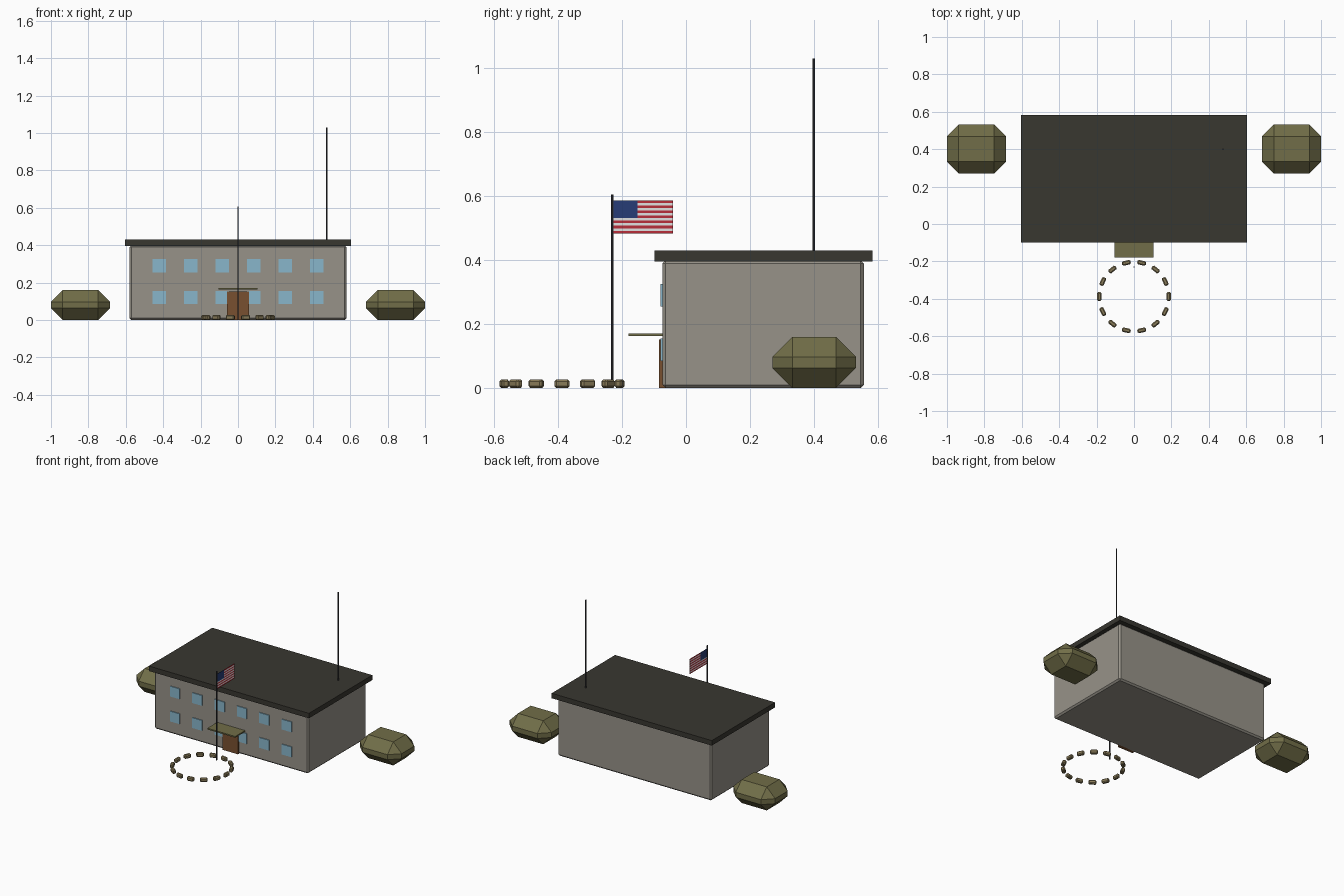
import bpy, bmesh, math
from mathutils import Matrix

old = bpy.data.objects.get("Cube")
if old:
    bpy.data.objects.remove(old)


def material(name, r, g, b):
    m = bpy.data.materials.new(name)
    m.use_nodes = True
    m.diffuse_color = (r, g, b, 1)
    m.node_tree.nodes["Principled BSDF"].inputs["Base Color"].default_value = (r, g, b, 1)
    return m


WALL = material("warm grey wall", 0.31, 0.29, 0.25)
ROOF = material("dark roof", 0.04, 0.038, 0.03)
OLIVE = material("olive foliage", 0.165, 0.155, 0.065)
GLASS = material("window blue", 0.25, 0.47, 0.60)
WOOD = material("door brown", 0.19, 0.08, 0.03)
STONE = material("tan stone", 0.25, 0.20, 0.10)
METAL = material("dark metal", 0.045, 0.045, 0.05)
RED = material("flag red", 0.48, 0.025, 0.04)
WHITE = material("flag white", 0.75, 0.75, 0.75)
BLUE = material("flag blue", 0.02, 0.045, 0.18)


def finish(name, bm, *mats):
    mesh = bpy.data.meshes.new(name)
    bm.to_mesh(mesh)
    bm.free()
    for m in mats:
        mesh.materials.append(m)
    ob = bpy.data.objects.new(name, mesh)
    bpy.context.collection.objects.link(ob)
    return ob


def box(name, mat, xs, ys, zs, bevel=0.0):
    """Box between the given limits, with an optional flat chamfer."""
    bm = bmesh.new()
    spans = (xs, ys, zs)
    centre = [(a + b) / 2 for a, b in spans]
    size = [b - a for a, b in spans]
    bmesh.ops.create_cube(bm, size=1, matrix=Matrix.Translation(centre) @ Matrix.Diagonal((*size, 1)))
    if bevel:
        bmesh.ops.bevel(bm, geom=bm.edges[:], offset=bevel, segments=1, affect='EDGES')
    return finish(name, bm, mat)


def pole(name, x, y, z0, z1, radius=0.004):
    bm = bmesh.new()
    bmesh.ops.create_cone(bm, cap_ends=True, segments=8, radius1=radius, radius2=radius,
                          depth=z1 - z0, matrix=Matrix.Translation((x, y, (z0 + z1) / 2)))
    return finish(name, bm, METAL)


# Building
box("walls", WALL, (-0.58, 0.58), (-0.074, 0.556), (0, 0.40), 0.01)
box("roof", ROOF, (-0.603, 0.603), (-0.098, 0.584), (0.396, 0.43))
box("door", WOOD, (-0.058, 0.058), (-0.084, -0.06), (0, 0.152))
box("awning", OLIVE, (-0.105, 0.105), (-0.18, -0.07), (0.162, 0.171))

# Two rows of six windows
for row, z in enumerate((0.12, 0.29)):
    for col in range(6):
        x = (col - 2.5) * 0.1685
        box(f"window_{row}_{col}", GLASS, (x - 0.037, x + 0.037), (-0.08, -0.06), (z - 0.035, z + 0.035))

# Bushes on both sides
for side, s in (("left", 1), ("right", -1)):
    box(f"bush_{side}", OLIVE, sorted((s * 0.685, s)), (0.27, 0.532), (0, 0.16), 0.063)

# Ring of stones
for i in range(14):
    stone = box(f"ring_stone_{i}", STONE, (-0.012, 0.012), (-0.0235, 0.0235), (0, 0.027), 0.006)
    a = math.tau * i / 14
    stone.location = (0.185 * math.cos(a), -0.388 + 0.185 * math.sin(a), 0)
    stone.rotation_euler.z = a

# Poles
pole("antenna", 0.475, 0.40, 0.42, 1.03)
pole("flag_pole", 0, -0.23, 0, 0.606)

# Flag: thirteen stripes, with the upper corner by the pole in blue
bm = bmesh.new()
columns = (-0.23, -0.152, -0.04)
grid = [[bm.verts.new((0, y, 0.484 + 0.102 * r / 13)) for y in columns] for r in range(14)]
for r in range(13):
    for c in range(2):
        f = bm.faces.new((grid[r][c], grid[r][c + 1], grid[r + 1][c + 1], grid[r + 1][c]))
        f.material_index = 2 if c == 0 and r >= 6 else r % 2
flag = finish("flag", bm, RED, WHITE, BLUE)
solid = flag.modifiers.new("thickness", 'SOLIDIFY')
solid.thickness = 0.002
solid.offset = 0
